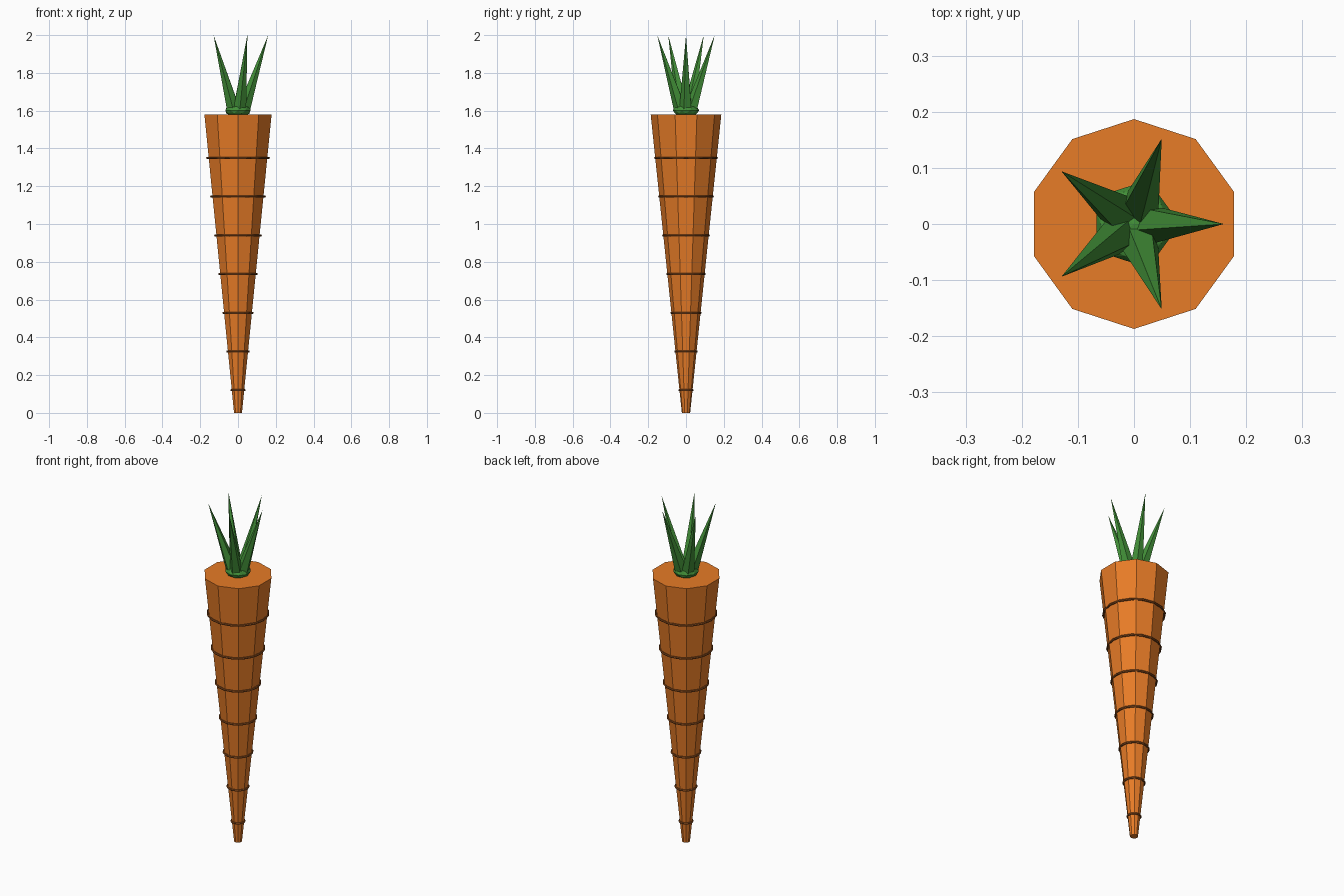
import bpy
import math
from mathutils import Matrix, Vector

if "Cube" in bpy.data.objects:
    bpy.data.objects.remove(bpy.data.objects["Cube"])


def material(name, rgb):
    m = bpy.data.materials.new(name)
    m.diffuse_color = (*rgb, 1)
    m.use_nodes = True
    m.node_tree.nodes["Principled BSDF"].inputs["Base Color"].default_value = m.diffuse_color
    return m


ORANGE = material("root_orange", (0.80, 0.20, 0.02))
BROWN = material("ring_brown", (0.25, 0.07, 0.012))
GREEN = material("leaf_green", (0.055, 0.28, 0.04))


def finish(name, mat):
    ob = bpy.context.object
    ob.name = name
    ob.data.materials.append(mat)
    return ob


HEIGHT, R_BOTTOM, R_TOP = 1.58, 0.022, 0.187

# Tapered ten-sided root
bpy.ops.mesh.primitive_cone_add(vertices=10, radius1=R_BOTTOM, radius2=R_TOP,
                                depth=HEIGHT, location=(0, 0, HEIGHT / 2))
finish("root", ORANGE)

# Growth rings following the taper
for i in range(7):
    z = 0.12 + i * 0.205
    radius = R_BOTTOM + (R_TOP - R_BOTTOM) * z / HEIGHT
    bpy.ops.mesh.primitive_torus_add(major_segments=16, minor_segments=6,
                                     major_radius=radius, minor_radius=0.006,
                                     location=(0, 0, z))
    finish(f"growth_ring_{i + 1}", BROWN)

# Crown where the leaves emerge
bpy.ops.mesh.primitive_ico_sphere_add(subdivisions=2, radius=0.07, location=(0, 0, 1.602))
finish("crown", GREEN).scale.z = 0.5

# Five pointed leaves leaning outwards
base, tip = Vector((0.033, 0, 1.615)), Vector((0.16, 0, 2.0))
axis = tip - base
lean = Matrix.Rotation(math.atan2(axis.x, axis.z), 4, 'Y')
for i in range(5):
    bpy.ops.mesh.primitive_cone_add(vertices=5, radius1=0.035, radius2=0, depth=axis.length)
    leaf = finish(f"leaf_{i + 1}", GREEN)
    leaf.matrix_world = (Matrix.Rotation(i * math.tau / 5, 4, 'Z')
                         @ Matrix.Translation((base + tip) / 2)
                         @ lean @ Matrix.Rotation(math.pi, 4, 'Z'))
